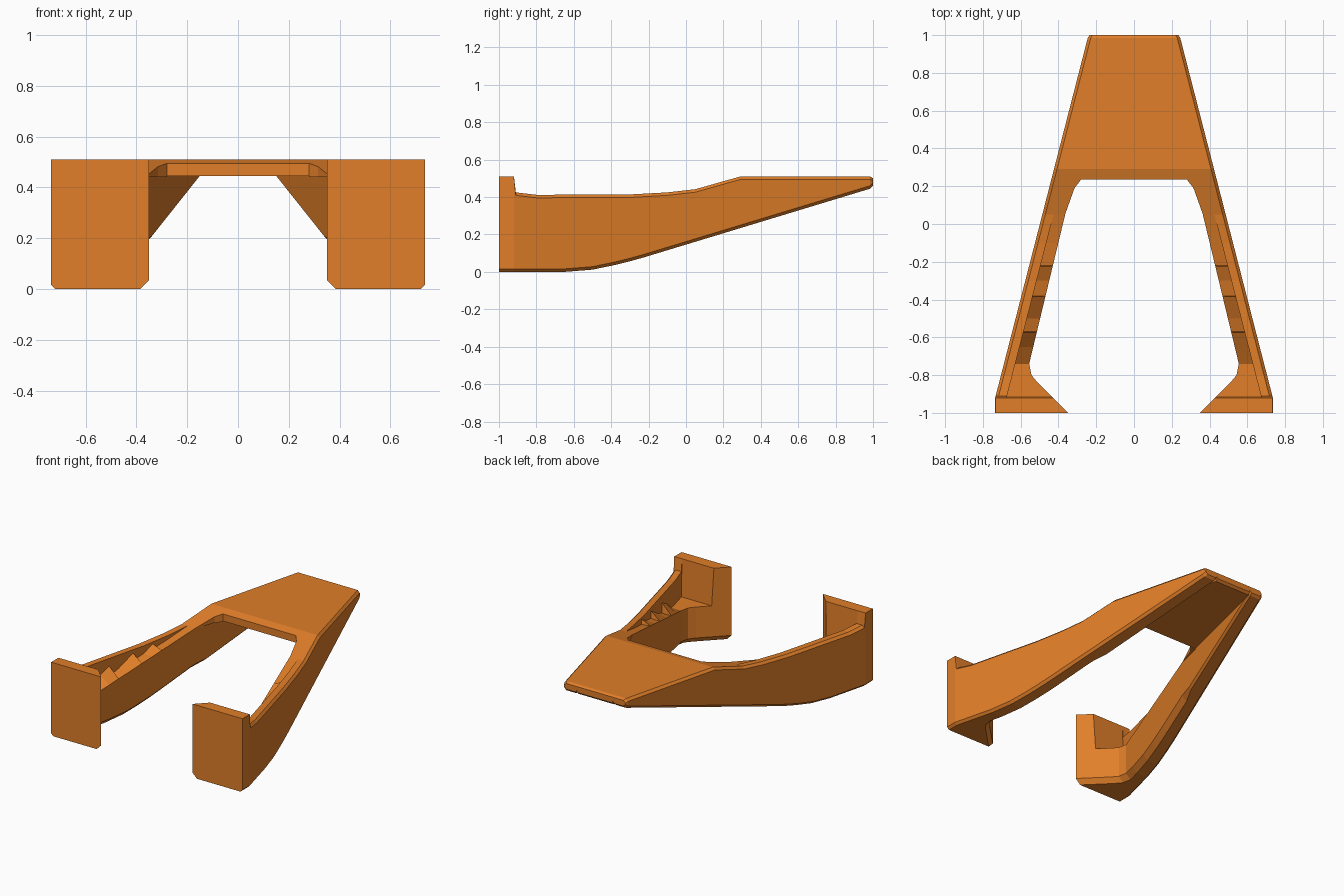
import bpy, bmesh

if "Cube" in bpy.data.objects:
    bpy.data.objects.remove(bpy.data.objects["Cube"])

mat = bpy.data.materials.new("orange")
mat.diffuse_color = (0.75, 0.21, 0.022, 1)
mat.use_nodes = True
mat.node_tree.nodes["Principled BSDF"].inputs["Base Color"].default_value = mat.diffuse_color


def lerp(table, y):
    """Piecewise linear value from (y, value) pairs."""
    if y <= table[0][0]:
        return table[0][1]
    for (a, va), (b, vb) in zip(table, table[1:]):
        if y <= b:
            return va + (vb - va) * (y - a) / (b - a)
    return table[-1][1]


OUTER = [(-1, .735), (-.92, .735), (.985, .245), (1, .235)]
INNER = [(-1, .35), (-.92, .43), (-.84, .51), (-.8, .543), (-.74, .555), (.98, .14), (1, .135)]
TOP = [(-1, .51), (-.92, .51), (-.91, .425), (-.8, .412), (-.3, .414), (-.1, .425),
       (.05, .442), (.29, .51), (.985, .51), (1, .50)]
BOTTOM = [(-.65, 0), (-.5, .012), (-.35, .043), (-.25, .07), (.985, .445), (1, .46)]
LEDGE = [(-.92, .51), (-.915, .25), (-.74, .25), (.05, .442)]


def make(name, sections, mirror=False):
    """Loft closed sections into a solid, optionally mirrored in x."""
    bm = bmesh.new()
    rings = [[bm.verts.new(p) for p in s] for s in sections]
    n = len(rings[0])
    for a, b in zip(rings, rings[1:]):
        for i in range(n):
            j = (i + 1) % n
            bm.faces.new((a[i], a[j], b[j], b[i]))
    bm.faces.new(rings[0])
    bm.faces.new(rings[-1][::-1])
    bmesh.ops.remove_doubles(bm, verts=bm.verts, dist=1e-5)
    bmesh.ops.recalc_face_normals(bm, faces=bm.faces)
    me = bpy.data.meshes.new(name)
    bm.to_mesh(me)
    bm.free()
    me.materials.append(mat)
    ob = bpy.data.objects.new(name, me)
    bpy.context.collection.objects.link(ob)
    if mirror:
        ob.modifiers.new("mirror", 'MIRROR').use_axis[0] = True
    return ob


def leg_section(y, tooth=None):
    xo, xi, zt, zb = (lerp(t, y) for t in (OUTER, INNER, TOP, BOTTOM))
    notched = -.92 < y < .05
    zi = lerp(LEDGE, y) if notched else zt
    zr = tooth if tooth is not None else zi
    xr = xo - .06
    c = .016 if y > -.92 else .001
    ci = .035 if y < .1 else .015
    pts = [(xo, zb + .016), (xo, zt - c), (xo - c, zt), (xr, zt), (xr, zr), (xi, zi),
           (xi, zb + ci), (xi + ci, zb), (xo - .016, zb)]
    return [(x, y, z) for x, z in pts]


# Legs with front mounting blocks; the channel floor has a saw-tooth rise
stations = [(y, None) for y in (-1, -.92, -.91, -.84, -.8, -.74)]
for y, high, low in ((-.57, .36, .29), (-.38, .39, .34), (-.22, .405, .37)):
    stations += [(y - .004, high), (y, low)]
stations += [(y, None) for y in (.05, .15, .29, .6, .985, 1)]
stations += [(-.65, .32), (-.5, .32), (-.3, .36), (-.1, .40)]
stations.sort(key=lambda s: s[0])
make("leg", [leg_section(y, t) for y, t in stations], mirror=True)

# Rear deck plate between the legs
deck = []
for y in (.235, .29, .985, 1):
    x, zt = lerp(INNER, y), lerp(TOP, y)
    zb = .445 if y < 1 else .46
    deck.append([(-x, y, zb), (x, y, zb), (x, y, zt), (-x, y, zt)])
make("deck", deck)

# Corner gussets where deck meets legs
plan = [(.365, .05), (.315, .19), (.28, .235), (lerp(INNER, .235), .235)]
make("gusset", [[(x, y, .44) for x, y in plan],
                [(x, y, lerp(TOP, y)) for x, y in plan]], mirror=True)
